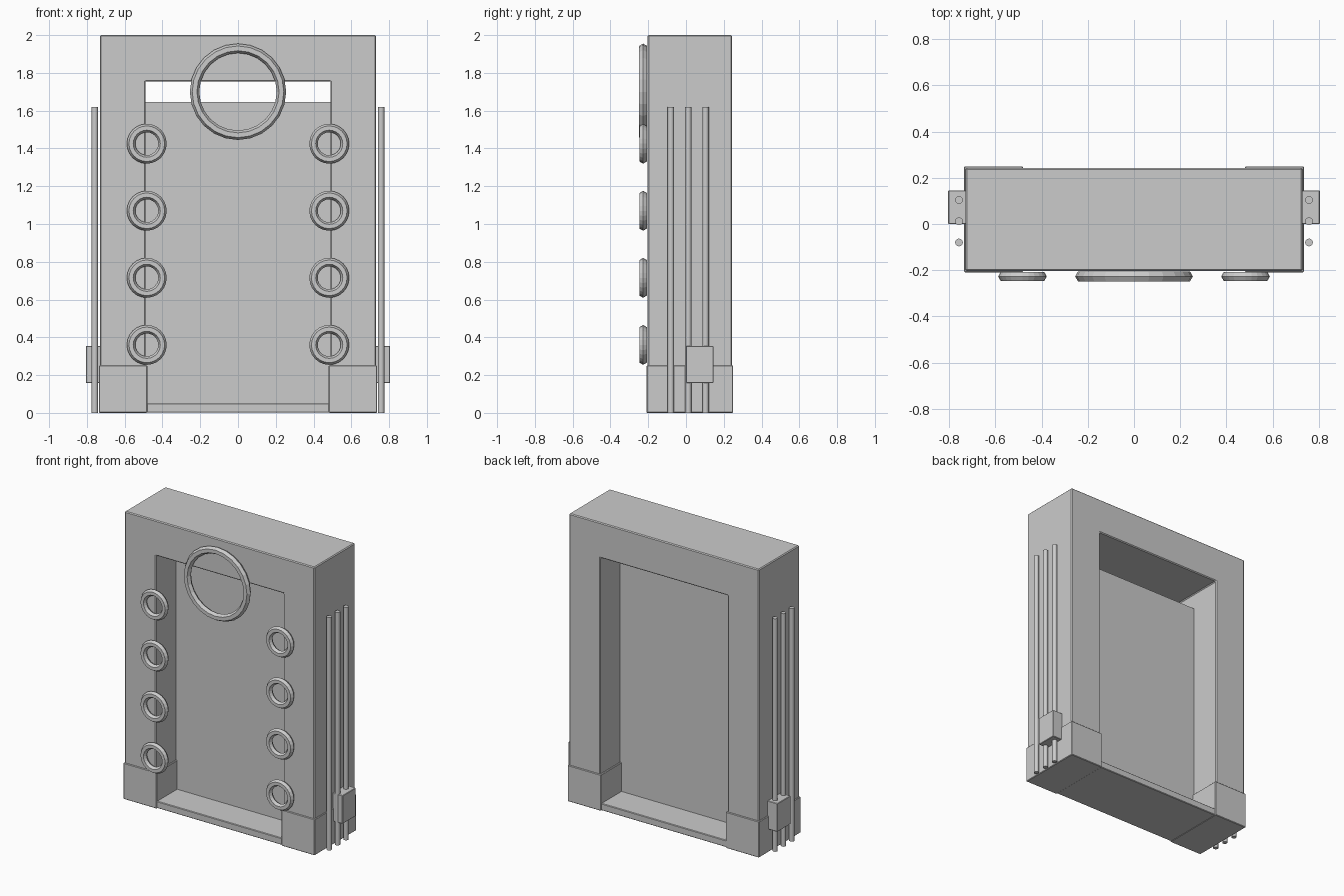
import bpy
import bmesh
from math import radians

cube = bpy.data.objects.get("Cube")
if cube:
    bpy.data.objects.remove(cube, do_unlink=True)

GREY = bpy.data.materials.new("plain grey")
GREY.use_nodes = True
colour = (0.6, 0.6, 0.6, 1)
GREY.diffuse_color = colour
GREY.node_tree.nodes["Principled BSDF"].inputs["Base Color"].default_value = colour


def finish(obj, name, bevel=0):
    obj.name = name
    obj.data.materials.append(GREY)
    if bevel:
        mod = obj.modifiers.new("soft edge", "BEVEL")
        mod.width = bevel
        mod.segments = 1
    return obj


def box(name, low, high, bevel=0):
    mid = [(a + b) / 2 for a, b in zip(low, high)]
    bpy.ops.mesh.primitive_cube_add(size=1, location=mid)
    obj = bpy.context.object
    for v in obj.data.vertices:
        v.co = [c * (b - a) for c, a, b in zip(v.co, low, high)]
    return finish(obj, name, bevel)


def ring(name, x, z, major, minor):
    bpy.ops.mesh.primitive_torus_add(
        major_radius=major, minor_radius=minor, major_segments=24, minor_segments=6,
        location=(x, -0.227, z), rotation=(radians(90), 0, 0))
    return finish(bpy.context.object, name)


# Doorway frame: an arch profile pulled through its depth
outline = [(-0.73, 0.003), (-0.73, 2), (0.73, 2), (0.73, 0.003),
           (0.49, 0.003), (0.49, 1.755), (-0.49, 1.755), (-0.49, 0.003)]
bm = bmesh.new()
face = bm.faces.new([bm.verts.new((x, -0.203, z)) for x, z in outline])
moved = bmesh.ops.extrude_face_region(bm, geom=[face])["geom"]
bmesh.ops.translate(bm, vec=(0, 0.446, 0),
                    verts=[g for g in moved if isinstance(g, bmesh.types.BMVert)])
bmesh.ops.recalc_face_normals(bm, faces=bm.faces)
mesh = bpy.data.meshes.new("door_frame")
bm.to_mesh(mesh)
bm.free()
frame = bpy.data.objects.new("door_frame", mesh)
bpy.context.collection.objects.link(frame)
finish(frame, "door_frame", 0.006)

# Threshold and the thin door panel, open above
box("threshold", (-0.485, -0.203, 0.002), (0.485, 0.243, 0.05), 0.004)
box("door_panel", (-0.49, 0.017, 0.04), (0.49, 0.023, 1.645))

# Large ring over the doorway
ring("top_ring", 0, 1.7, 0.23, 0.025)

for side, s in (("left", 1), ("right", -1)):
    def side_box(name, x0, x1, y0, y1, z0, z1, bevel):
        xs = sorted((s * x0, s * x1))
        box(f"{side}_{name}", (xs[0], y0, z0), (xs[1], y1, z1), bevel)

    # Foot block and junction box
    side_box("foot_block", 0.48, 0.736, -0.209, 0.25, 0, 0.252, 0.004)
    side_box("junction_box", 0.72, 0.805, 0, 0.145, 0.158, 0.355, 0.003)

    # Column of small rings along the opening
    for i in range(4):
        ring(f"{side}_small_ring_{i + 1}", s * 0.483, 0.36 + i * 0.355, 0.083, 0.0225)

    # Three upright pipes
    for i in range(3):
        bpy.ops.mesh.primitive_cylinder_add(
            vertices=12, radius=0.017, depth=1.62,
            location=(s * 0.758, -0.08 + i * 0.092, 0.81))
        pipe = finish(bpy.context.object, f"{side}_pipe_{i + 1}")
        bpy.ops.object.shade_smooth_by_angle(angle=radians(40))
